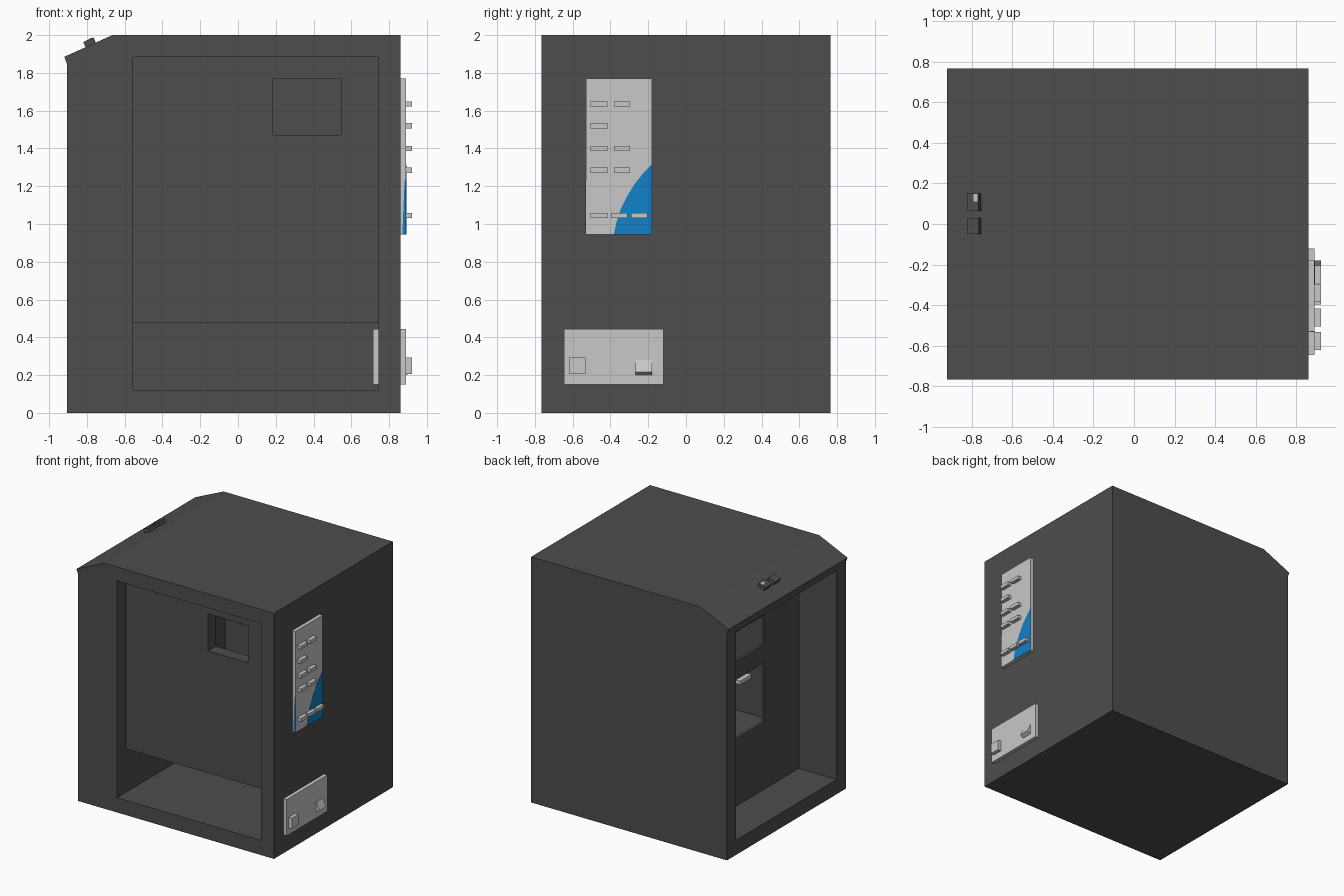
import bpy, bmesh, math
from mathutils import Vector

if "Cube" in bpy.data.objects:
    bpy.data.objects.remove(bpy.data.objects["Cube"])


def mat(name, r, g, b):
    m = bpy.data.materials.new(name)
    m.diffuse_color = (r, g, b, 1)
    m.use_nodes = True
    m.node_tree.nodes["Principled BSDF"].inputs["Base Color"].default_value = m.diffuse_color
    return m


DARK = mat("dark grey", 0.075, 0.075, 0.075)
LIGHT = mat("light grey", 0.58, 0.58, 0.58)
BLUE = mat("blue", 0.006, 0.22, 0.58)


def prism(name, pts, axis, a, b, material):
    """Extrude a profile along an axis: x -> (y,z), y -> (x,z), z -> (x,y)."""
    def put(p, t):
        return {'x': (t, p[0], p[1]), 'y': (p[0], t, p[1]), 'z': (p[0], p[1], t)}[axis]
    bm = bmesh.new()
    lo = [bm.verts.new(put(p, a)) for p in pts]
    hi = [bm.verts.new(put(p, b)) for p in pts]
    bm.faces.new(lo)
    bm.faces.new(hi)
    n = len(pts)
    for i in range(n):
        j = (i + 1) % n
        bm.faces.new((lo[i], lo[j], hi[j], hi[i]))
    bmesh.ops.recalc_face_normals(bm, faces=bm.faces)
    me = bpy.data.meshes.new(name)
    bm.to_mesh(me)
    bm.free()
    me.materials.append(material)
    ob = bpy.data.objects.new(name, me)
    bpy.context.collection.objects.link(ob)
    return ob


def box(name, x0, x1, y0, y1, z0, z1, material):
    return prism(name, [(x0, z0), (x1, z0), (x1, z1), (x0, z1)], 'y', y0, y1, material)


# Cabinet shell with the overhanging sloped edge
body = prism("cabinet", [(-0.905, 0), (0.86, 0), (0.86, 2), (-0.665, 2),
                         (-0.92, 1.885), (-0.905, 1.845)], 'y', -0.765, 0.765, DARK)

# Openings: front niche with deep lower bay, side bay, inner room, windows
cutters = [
    prism("front_niche_cut", [(-1, 0.12), (0.64, 0.12), (0.64, 0.475),
                              (-0.65, 0.475), (-0.65, 1.885), (-1, 1.885)],
          'x', -0.555, 0.745, DARK),
    box("side_bay_cut", -1.2, -0.565, -0.645, 0.65, 0.12, 1.82, DARK),
    box("room_cut", -0.545, 0.70, -0.55, 0.61, 0.5, 1.88, DARK),
    box("front_window_cut", 0.185, 0.545, -0.7, -0.5, 1.47, 1.77, DARK),
    box("side_upper_window_cut", -0.6, -0.5, -0.2, 0.2, 1.30, 1.54, DARK),
    box("side_lower_window_cut", -0.6, -0.5, -0.2, 0.2, 0.67, 1.15, DARK),
]
# the lower bay needs a solid wall towards the side bay
for c in cutters:
    m = body.modifiers.new(c.name, 'BOOLEAN')
    m.operation = 'DIFFERENCE'
    m.solver = 'EXACT'
    m.object = c
dg = bpy.context.evaluated_depsgraph_get()
cut_mesh = bpy.data.meshes.new_from_object(body.evaluated_get(dg))
body.modifiers.clear()
body.data = cut_mesh
cut_mesh.materials.clear()
cut_mesh.materials.append(DARK)
for p in cut_mesh.polygons:
    p.material_index = 0
for c in cutters:
    bpy.data.objects.remove(c)

# Upper control panel with curved blue corner
box("upper_panel", 0.80, 0.889, -0.53, -0.18, 0.945, 1.77, LIGHT)
prism("upper_panel_blue_corner",
      [(-0.18, 0.945), (-0.18, 1.315), (-0.225, 1.27), (-0.27, 1.215),
       (-0.31, 1.15), (-0.345, 1.08), (-0.368, 1.01), (-0.382, 0.945)],
      'x', 0.887, 0.891, BLUE)
prism("upper_panel_blue_edge", [(0.87, 0.945), (0.889, 0.945), (0.889, 1.23), (0.882, 1.23)],
      'y', -0.532, -0.529, BLUE)

# Panel buttons, row by row
pair = [(-0.505, -0.415), (-0.382, -0.296)]
rows = [(1.635, pair), (1.52, pair[:1]), (1.40, pair), (1.285, pair),
        (1.045, [(-0.505, -0.415), (-0.397, -0.31), (-0.292, -0.205)])]
for z, spans in rows:
    for y0, y1 in spans:
        box("panel_button", 0.885, 0.92, y0, y1, z - 0.014, z + 0.014, LIGHT)

# Lower panel, reaching through the wall into the lower bay
box("lower_panel", 0.715, 0.89, -0.645, -0.12, 0.15, 0.445, LIGHT)
box("lower_square_button", 0.885, 0.92, -0.62, -0.533, 0.205, 0.292, LIGHT)
prism("lower_chute", [(0.885, 0.28), (0.892, 0.28), (0.92, 0.217), (0.892, 0.2), (0.885, 0.2)],
      'y', -0.267, -0.18, LIGHT)

# Small fitting above the side bay window
box("side_bay_fitting", -0.605, -0.555, 0.02, 0.165, 1.12, 1.15, LIGHT)

# Two raised blocks on the sloped edge
t = Vector((0.255, 0.115)).normalized()
n = Vector((-t.y, t.x))
c = Vector((-0.78, 2 - 0.115 * 0.451))
for name, y0, y1 in (("slope_block_rear", 0.065, 0.15), ("slope_block_front", -0.05, 0.03)):
    pts = [c + t * a + n * h for a, h in ((-0.03, -0.01), (0.03, -0.01), (0.03, 0.03), (-0.03, 0.03))]
    prism(name, pts, 'y', y0, y1, DARK)
pts = [c + t * a + n * h for a, h in ((0.002, 0.029), (0.024, 0.029), (0.024, 0.032), (0.002, 0.032))]
prism("slope_block_label", pts, 'y', 0.11, 0.148, LIGHT)
